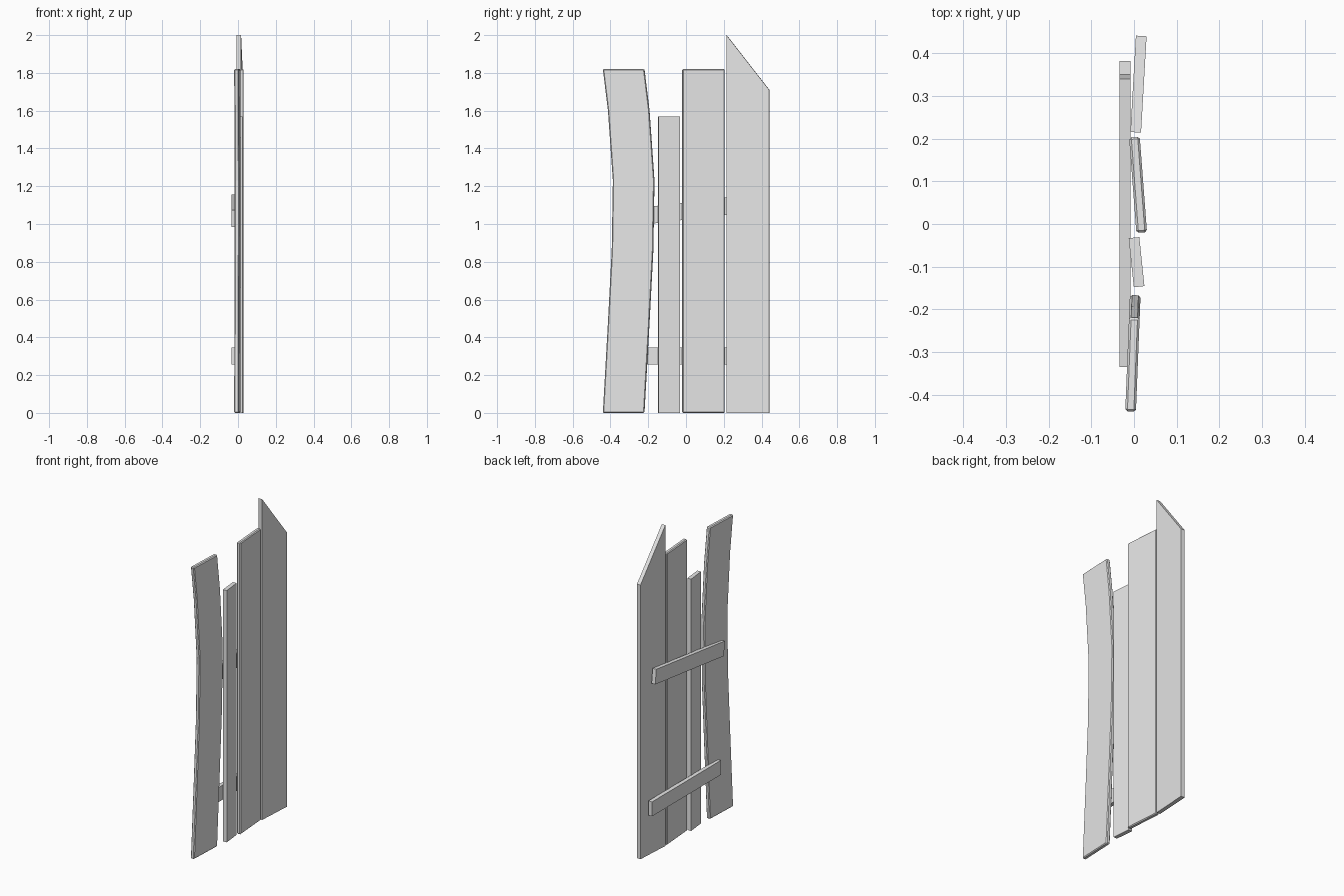
import bpy
import bmesh
from mathutils import Vector

cube = bpy.data.objects.get("Cube")
if cube:
    bpy.data.objects.remove(cube, do_unlink=True)

THICK = 0.025

wood = bpy.data.materials.new("pale_grey")
wood.use_nodes = True
wood.diffuse_color = (0.8, 0.8, 0.8, 1)
wood.node_tree.nodes["Principled BSDF"].inputs["Base Color"].default_value = (0.8, 0.8, 0.8, 1)


def board(name, outline, start, end, bevel=0.0):
    """Extrude a (y, z) outline into a board whose centre line, seen from
    above, runs through start and end, each given as (x, y)."""
    a, b = Vector(start), Vector(end)
    along = (b - a).normalized()
    normal = Vector((along.y, -along.x))
    bm = bmesh.new()
    layers = []
    for side in (-THICK / 2, THICK / 2):
        ring = []
        for y, z in outline:
            p = a + (b - a) * (y - a.y) / (b.y - a.y) + normal * side
            ring.append(bm.verts.new((p.x, p.y, z)))
        layers.append(ring)
        bm.faces.new(ring)
    back, front = layers
    for i in range(len(outline)):
        j = (i + 1) % len(outline)
        bm.faces.new((back[i], back[j], front[j], front[i]))
    bmesh.ops.recalc_face_normals(bm, faces=bm.faces)
    mesh = bpy.data.meshes.new(name)
    bm.to_mesh(mesh)
    bm.free()
    mesh.materials.append(wood)
    obj = bpy.data.objects.new(name, mesh)
    bpy.context.collection.objects.link(obj)
    if bevel:
        mod = obj.modifiers.new("worn_edges", 'BEVEL')
        mod.width = bevel
        mod.segments = 1
        mod.limit_method = 'ANGLE'
    return obj


def rectangle(y0, y1, top):
    return [(y0, 0), (y1, 0), (y1, top), (y0, top)]


# Warped plank: one bowed edge, repeated across the plank width
bow = [(-0.44, 0), (-0.413, 0.48), (-0.393, 0.86), (-0.387, 1.23),
       (-0.413, 1.6), (-0.44, 1.82)]
warped = [(y + 0.22, z) for y, z in bow] + bow[::-1]
board("warped_plank", warped, (-0.008, -0.44), (0.003, -0.165), bevel=0.005)

# Straight planks, each turned slightly
board("narrow_plank", rectangle(-0.147, -0.032, 1.57), (0.012, -0.147), (0.0, -0.032))
board("wide_plank", rectangle(-0.02, 0.204, 1.82), (0.018, -0.02), (0.001, 0.204), bevel=0.005)

# Tall plank with a slanted top
board("slanted_plank", [(0.215, 0), (0.441, 0), (0.441, 1.71), (0.215, 2.0)],
      (0.004, 0.215), (0.017, 0.441))


# Cross battens on the rear of the planks
def batten(name, y0, y1, z, slope):
    half = 0.045
    lean = half * slope
    mid = (y0 + y1) / 2
    low, high = z + (y0 - mid) * slope, z + (y1 - mid) * slope
    outline = [(y0 + lean, low - half), (y1 + lean, high - half),
               (y1 - lean, high + half), (y0 - lean, low + half)]
    board(name, outline, (-0.021, y0), (-0.021, y1))


batten("lower_batten", -0.295, 0.382, 0.3, 0.0)
batten("upper_batten", -0.33, 0.346, 1.07, 0.12)
